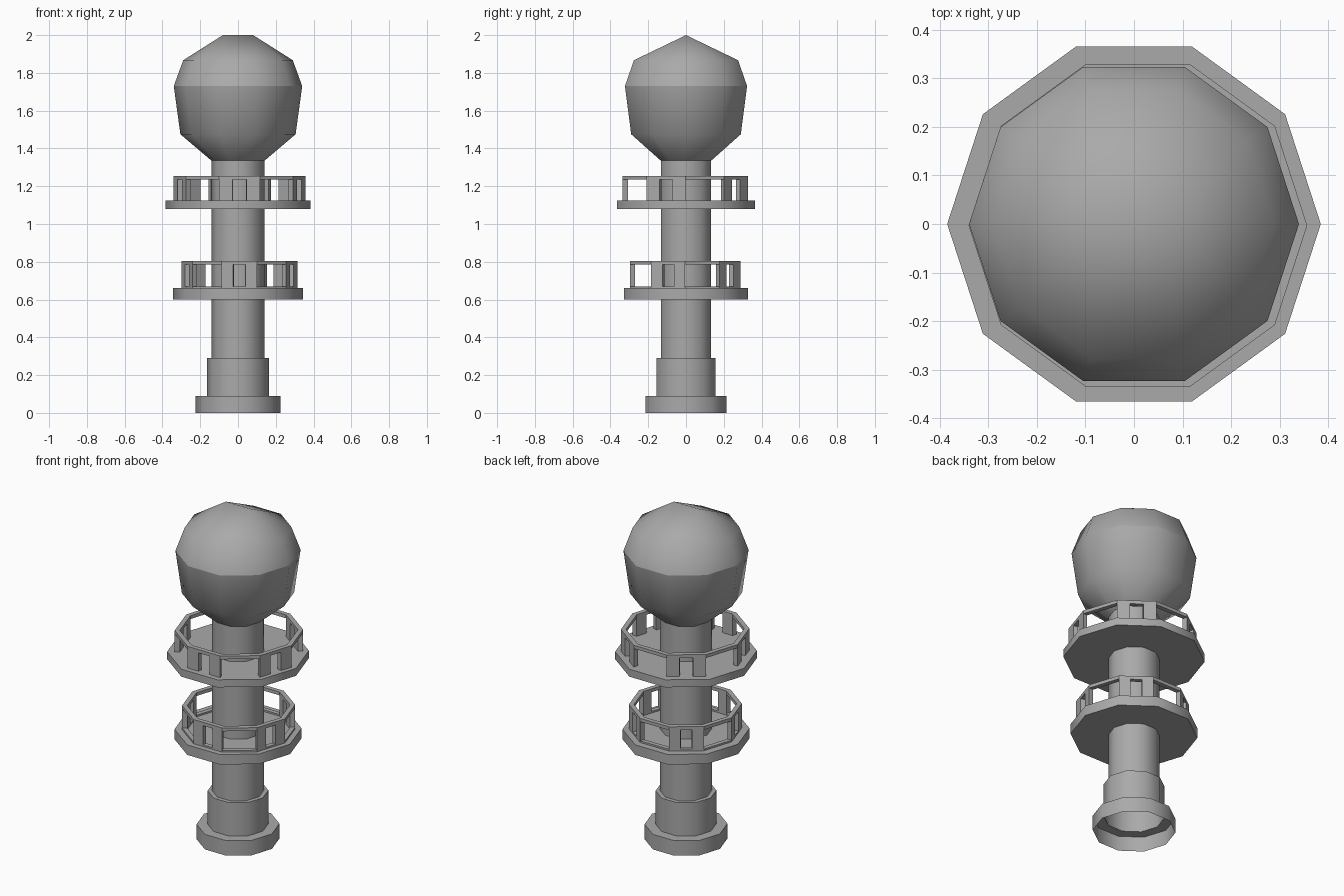
import bpy, bmesh
from math import cos, sin, pi, radians
from mathutils import Vector

SIDES = 10

cube = bpy.data.objects.get("Cube")
if cube:
    bpy.data.objects.remove(cube, do_unlink=True)

stone = bpy.data.materials.new("grey stone")
stone.use_nodes = True
GREY = (0.4, 0.4, 0.4, 1)
stone.diffuse_color = GREY
stone.node_tree.nodes["Principled BSDF"].inputs["Base Color"].default_value = GREY


def finish(bm, name, angle=45):
    mesh = bpy.data.meshes.new(name)
    bm.to_mesh(mesh)
    bm.free()
    mesh.materials.append(stone)
    ob = bpy.data.objects.new(name, mesh)
    bpy.context.collection.objects.link(ob)
    bpy.ops.object.select_all(action='DESELECT')
    ob.select_set(True)
    bpy.context.view_layer.objects.active = ob
    bpy.ops.object.shade_smooth_by_angle(angle=radians(angle))
    return ob


def corner(i, r, z, centre=(0, 0)):
    a = 2 * pi * i / SIDES
    return Vector((centre[0] + r * cos(a), centre[1] + r * sin(a), z))


def lathe(bm, profile, centre=(0, 0), closed=False):
    """Sweep a profile of (radius, height), listed bottom to top, around the ten sides."""
    rings = [[bm.verts.new(corner(i, r, z, centre)) for i in range(SIDES)]
             for r, z in profile]
    pairs = list(zip(rings, rings[1:]))
    if closed:
        pairs.append((rings[-1], rings[0]))
    for low, high in pairs:
        for i in range(SIDES):
            j = (i + 1) % SIDES
            bm.faces.new((low[i], low[j], high[j], high[i]))
    return rings


def ring(bm, r, thick, z0, z1, centre):
    lathe(bm, [(r, z0), (r, z1), (r - thick, z1), (r - thick, z0)], centre, closed=True)


def post(bm, side, t0, t1, r, thick, z0, z1, centre):
    """Upright slab covering part t0..t1 of one side of the ring."""
    def at(rad, t, z):
        return bm.verts.new(corner(side, rad, z, centre).lerp(
            corner(side + 1, rad, z, centre), t))
    low, high = [[at(r, t0, z), at(r, t1, z), at(r - thick, t1, z), at(r - thick, t0, z)]
                 for z in (z0, z1)]
    for i in range(4):
        j = (i + 1) % 4
        bm.faces.new((low[i], low[j], high[j], high[i]))


# Stepped hollow column, open underneath
bm = bmesh.new()
lathe(bm, [(0.225, 0), (0.225, 0.09), (0.165, 0.09), (0.165, 0.29),
           (0.14, 0.29), (0.14, 1.335)])
finish(bm, "column")

# Flared lower half of the head
bm = bmesh.new()
lathe(bm, [(0.14, 1.335), (0.305, 1.475), (0.34, 1.73)])
finish(bm, "head_lower", 60)

# Domed upper half of the head, closing in a short ridge
bm = bmesh.new()
for r, z in ((0.34, 1.73), (0.29, 1.867)):
    for i in range(SIDES):
        bm.verts.new(corner(i, r, z))
for x in (-0.08, 0.08):
    bm.verts.new((x, 0, 2))
bmesh.ops.convex_hull(bm, input=bm.verts)
bm.normal_update()
underside = [f for f in bm.faces if f.normal.z < -0.9]
bmesh.ops.delete(bm, geom=underside, context='FACES')
finish(bm, "head_dome", 60)


def balcony(name, r, z0, z1, rail_r, rail_top, centre, sill):
    # Floor slab
    bm = bmesh.new()
    low, high = lathe(bm, [(r, z0), (r, z1)])
    bm.faces.new(low[::-1])
    bm.faces.new(high)
    finish(bm, name + "_floor")

    # Railing: top band, with a pair of posts on every second side
    thick = 0.028
    band = rail_top - 0.02
    bm = bmesh.new()
    ring(bm, rail_r, thick, band, rail_top, centre)
    if sill:
        ring(bm, rail_r, thick, z1, z1 + sill, centre)
    for side in range(1, SIDES, 2):
        for t0, t1 in ((0, 0.33), (0.67, 1)):
            post(bm, side, t0, t1, rail_r, thick, z1, band, centre)
    finish(bm, name + "_railing", 30)


balcony("lower_balcony", 0.345, 0.6, 0.66, 0.307, 0.805, (0.007, -0.004), 0.01)
balcony("upper_balcony", 0.385, 1.08, 1.125, 0.349, 1.255, (0.008, -0.003), 0)
